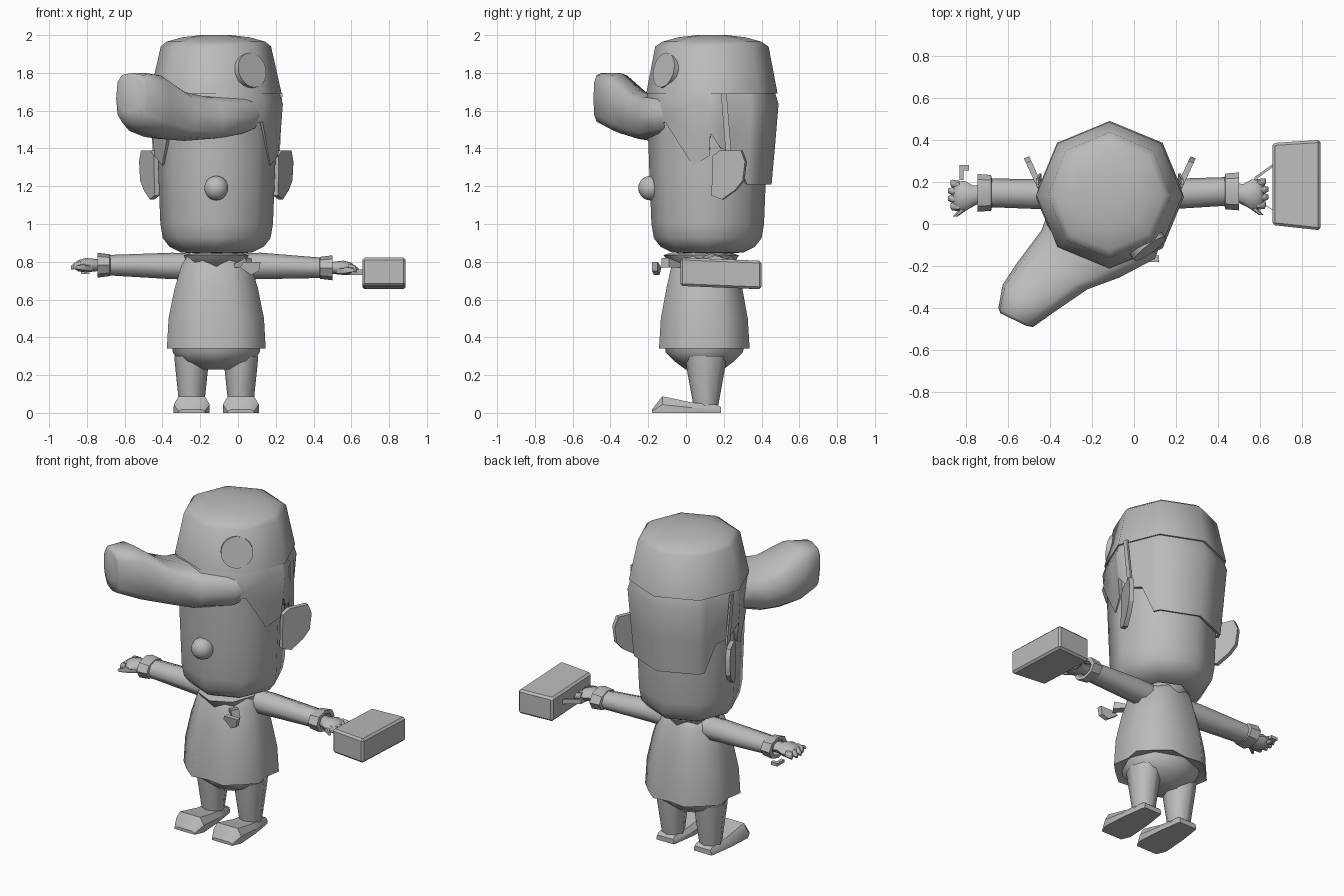
import bpy, bmesh, math
from mathutils import Vector, Matrix

if "Cube" in bpy.data.objects:
    bpy.data.objects.remove(bpy.data.objects["Cube"])

CX, CY = -0.115, 0.135
grey = bpy.data.materials.new("plain grey")
grey.diffuse_color = (0.5, 0.5, 0.5, 1)
grey.use_nodes = True
grey.node_tree.nodes["Principled BSDF"].inputs["Base Color"].default_value = grey.diffuse_color


def finish(name, bm, angle=60):
    bmesh.ops.recalc_face_normals(bm, faces=bm.faces[:])
    me = bpy.data.meshes.new(name)
    bm.to_mesh(me)
    bm.free()
    me.materials.append(grey)
    ob = bpy.data.objects.new(name, me)
    bpy.context.collection.objects.link(ob)
    bpy.ops.object.select_all(action='DESELECT')
    ob.select_set(True)
    bpy.context.view_layer.objects.active = ob
    bpy.ops.object.shade_smooth_by_angle(angle=math.radians(angle))
    return ob


def loft(name, rings, closed=True, caps=(True, True), angle=60):
    """Skin a list of equal-length point rings."""
    bm = bmesh.new()
    vs = [[bm.verts.new(p) for p in r] for r in rings]
    n = len(vs[0])
    for a, b in zip(vs, vs[1:]):
        for i in range(n if closed else n - 1):
            j = (i + 1) % n
            bm.faces.new((a[i], a[j], b[j], b[i]))
    if caps[0]:
        bm.faces.new(vs[0])
    if caps[1]:
        bm.faces.new(vs[-1])
    return finish(name, bm, angle)


def ring(c, u, v, n=8, power=1.0, turn=0.0):
    """Oval or squarish ring around c spanned by u and v."""
    c, u, v = Vector(c), Vector(u), Vector(v)
    pts = []
    for i in range(n):
        t = turn + 2 * math.pi * i / n
        co, si = math.cos(t), math.sin(t)
        f = lambda k: math.copysign(abs(k) ** power, k) if abs(k) > 1e-6 else 0
        pts.append(c + u * f(co) + v * f(si))
    return pts


def turned(name, cx, cy, profile, n=8, **kw):
    """Upright n-sided body from (radius_x, radius_y, z) rows."""
    return loft(name, [ring((cx, cy, z), (rx, 0, 0), (0, ry, 0), n)
                       for rx, ry, z in profile], **kw)


def along_x(name, rows, n=8, power=1.0, **kw):
    """Limb from (x, y, z, half_y, half_z) rows."""
    return loft(name, [ring((x, y, z), (0, a, 0), (0, 0, b), n, power)
                       for x, y, z, a, b in rows], **kw)


def plate(name, outline, depth):
    """Thick plate from an outline of points."""
    d = Vector(depth)
    return loft(name, [[Vector(p) for p in outline],
                       [Vector(p) + d for p in outline]], angle=30)


# Head and nose
turned("head", -0.113, 0.115, [
    (0.10, 0.10, 0.842), (0.19, 0.19, 0.85), (0.25, 0.25, 0.88), (0.285, 0.285, 0.925),
    (0.298, 0.298, 1.0), (0.308, 0.308, 1.25), (0.315, 0.315, 1.45), (0.315, 0.315, 1.70)])
bm = bmesh.new()
bmesh.ops.create_uvsphere(bm, u_segments=14, v_segments=10, radius=0.065,
                          matrix=Matrix.Translation((-0.115, -0.188, 1.19)))
finish("nose", bm)

# Cap with round badge
turned("cap", -0.117, 0.137, [
    (0.30, 0.30, 1.69), (0.348, 0.348, 1.69), (0.292, 0.30, 1.94), (0.262, 0.262, 1.965),
    (0.18, 0.18, 1.988), (0.08, 0.08, 2.0)])
a = math.radians(-53)
out = Vector((math.cos(a), math.sin(a), 0.22)).normalized()
side = Vector((-math.sin(a), math.cos(a), 0))
loft("cap_badge", [ring(Vector((-0.117 + 0.318 * math.cos(a), 0.137 + 0.318 * math.sin(a), 1.815))
                        + out * k, side * 0.092, out.cross(side) * 0.094, 20)
                   for k in (-0.03, 0.002)], angle=30)


# Hair shell with a jagged lower edge, mirrored about the face
def octagon(deg, r):
    t = math.radians(deg)
    f = (deg + 22.5 + 360) % 45 - 22.5
    k = abs(f)
    rr = r * math.cos(math.pi / 8) / math.cos(math.radians(22.5 - k))
    return Vector((CX + rr * math.cos(t), CY + rr * math.sin(t), 0))


def hair_radius(z):
    return 0.318 + 0.037 * min(1, (z - 1.21) / 0.41)


edge = [(-90, 1.50), (-45, 1.54), (-19, 1.31), (-2, 1.36), (-1, 1.48), (9, 1.40),
        (25, 1.38), (38, 1.21), (45, 1.21)]
loop = edge + [(90, 1.21)] + [(180 - d, z) for d, z in reversed(edge[1:])]
rows = []
for level in range(4):
    row = []
    for d, zb in loop:
        z = (zb, zb + (1.62 - zb) * 0.5, 1.635, 1.70)[level]
        r = hair_radius(z) if level < 3 else 0.335
        row.append(octagon(d, r) + Vector((0, 0, z)))
    rows.append(row)
inner = [octagon(d, 0.30) + Vector((0, 0, zb + 0.005)) for d, zb in loop]
loft("hair", [inner] + rows, caps=(False, True))

# Swept quiff: left point, right point, bottom and top of each section
quiff = [((-0.40, 0.08), (0.17, 0.03), 1.50, 1.68),
         ((-0.44, -0.03), (0.10, -0.165), 1.46, 1.685),
         ((-0.50, -0.11), (-0.07, -0.255), 1.44, 1.68),
         ((-0.56, -0.19), (-0.22, -0.31), 1.45, 1.71),
         ((-0.625, -0.29), (-0.36, -0.405), 1.48, 1.80),
         ((-0.645, -0.40), (-0.48, -0.49), 1.53, 1.80),
         ((-0.635, -0.425), (-0.51, -0.485), 1.60, 1.78)]
rings = []
for L, R, zb, zt in quiff:
    c = ((L[0] + R[0]) / 2, (L[1] + R[1]) / 2, (zb + zt) / 2)
    rings.append(ring(c, ((R[0] - L[0]) / 2, (R[1] - L[1]) / 2, 0),
                      (0, 0, (zt - zb) / 2), 12, 0.65))
loft("hair_quiff", rings)

# Ears, flared backwards, and the thin strands above them
ear = [(0.15, 1.36), (0.19, 1.39), (0.30, 1.39), (0.322, 1.33), (0.31, 1.23),
       (0.27, 1.18), (0.20, 1.13), (0.145, 1.15)]
for s, tag in ((1, "right"), (-1, "left")):
    px = lambda y: CX + s * (0.30 + (y - 0.14) * 0.46)
    plate("ear_" + tag, [(px(y), y, z) for y, z in ear], (s * 0.025, -0.01, 0))
    plate("hair_strand_" + tag,
          [(CX + s * 0.325, 0.21, 1.38), (CX + s * 0.325, 0.24, 1.38),
           (CX + s * 0.338, 0.215, 1.69), (CX + s * 0.338, 0.185, 1.69)], (s * 0.012, 0, 0))

# Neck and collar
turned("neck", CX, 0.11, [(0.11, 0.11, 0.74), (0.11, 0.11, 0.87)])
loft("collar", [ring((CX, 0.09, 0.765), (0.15, 0, 0), (0, 0.15, 0)),
                ring((CX, 0.08, 0.835), (0.17, 0, 0), (0, 0.20, 0)),
                ring((CX, 0.08, 0.845), (0.14, 0, 0), (0, 0.17, 0))])
plate("neck_knot", [(0.01, -0.13, 0.77), (0.03, -0.15, 0.80), (0.12, -0.15, 0.80),
                    (0.11, -0.15, 0.75), (0.07, -0.14, 0.73)], (0, -0.03, 0.0))
plate("neck_knot_link", [(-0.02, -0.06, 0.79), (0.04, -0.13, 0.82),
                         (0.05, -0.13, 0.77), (-0.02, -0.06, 0.77)], (0.03, 0.04, 0))

# Smock with a shallow pleat on each axis, open at the hem
rows = []
for rx, ry, z in [(0.235, 0.215, 0.35), (0.267, 0.245, 0.34), (0.258, 0.235, 0.50),
                  (0.225, 0.205, 0.66), (0.185, 0.175, 0.79), (0.14, 0.14, 0.85)]:
    row = []
    for i in range(16):
        t = math.pi * i / 8
        k = (0.92, 1.06, 1.0, 1.06)[i % 4]
        row.append((CX + rx * k * math.cos(t), 0.097 + ry * k * math.sin(t), z))
    rows.append(row)
loft("smock", rows)

# Shorts, legs and shoes
turned("shorts", CX, 0.097, [(0.235, 0.21, 0.37), (0.23, 0.205, 0.32), (0.20, 0.16, 0.275),
                             (0.09, 0.10, 0.23)])
shoe = [(-0.18, 0.07, 0.05, 0.018), (-0.125, 0.095, 0.07, 0.088), (0.03, 0.085, 0.06, 0.055),
        (0.17, 0.065, 0.055, 0.042), (0.185, 0.06, 0.055, 0.03)]
for s, tag in ((1, "right"), (-1, "left")):
    x = -0.115 + s * 0.13
    loft("leg_" + tag, [ring((x, y, z), (r, 0, 0), (0, r2, 0))
                        for y, r, r2, z in [(0.105, 0.092, 0.11, 0.30), (0.105, 0.088, 0.104, 0.25),
                                            (0.105, 0.066, 0.066, 0.04)]])
    loft("shoe_" + tag, [[(x + 0.001 * s - w, y, 0), (x - w, y, h * 0.5), (x - t, y, h),
                          (x + t, y, h), (x + w, y, h * 0.5), (x + w, y, 0)]
                         for y, w, t, h in shoe], angle=35)

# Arms, cuffs and hands: shoulder x, wrist x, direction, y and z at the wrist
for tag, x0, x1, s, yw, zw in (("right", -0.03, 0.50, 1, 0.155, 0.768),
                               ("left", -0.20, -0.745, -1, 0.148, 0.782)):
    ys = 0.14
    along_x("arm_" + tag, [(x0, ys, 0.775, 0.07, 0.07), (x0 + s * 0.15, ys, 0.778, 0.073, 0.07),
                           (x1 - s * 0.06, yw, zw, 0.068, 0.054)])
    along_x("cuff_" + tag, [(x1 - s * 0.07, yw, zw, 0.066, 0.05), (x1 - s * 0.065, yw, zw, 0.085, 0.058),
                            (x1, yw, zw, 0.09, 0.066), (x1, yw, zw, 0.06, 0.045),
                            (x1 - s * 0.03, yw, zw, 0.05, 0.035)], angle=40)
    yh = yw - 0.015
    along_x("palm_" + tag, [(x1 - s * 0.03, yw, zw, 0.04, 0.028), (x1 + s * 0.02, yh, zw, 0.05, 0.034),
                            (x1 + s * 0.06, yh, zw, 0.072, 0.038), (x1 + s * 0.10, yh, zw - 0.003, 0.068, 0.03),
                            (x1 + s * 0.115, yh, zw - 0.006, 0.05, 0.018)])
    for k in range(4):
        y = yh - 0.052 + 0.035 * k
        tip = 0.145 - 0.012 * abs(k - 1.5)
        along_x("finger_%s_%d" % (tag, k + 1),
                [(x1 + s * 0.085, y, zw, 0.02, 0.024), (x1 + s * 0.12, y * 1.03, zw - 0.004, 0.019, 0.02),
                 (x1 + s * tip, y * 1.05, zw - 0.014, 0.011, 0.012)], n=6)
    loft("thumb_" + tag, [ring((x1 + s * (0.03 + d), yh - 0.03 - d * 0.9, zw - 0.012), (0.02 * q, 0, 0),
                               (0, 0, 0.02 * q), 6) for d, q in ((0, 1.1), (0.04, 1), (0.075, 0.55))])

# Small hook beside the left hand
plate("hand_hook", [(-0.83, 0.21, 0.735), (-0.81, 0.21, 0.735), (-0.81, 0.255, 0.735),
                    (-0.785, 0.255, 0.735), (-0.785, 0.28, 0.735), (-0.83, 0.28, 0.735)], (0, 0, 0.018))

# Case and its handle
bm = bmesh.new()
bmesh.ops.create_cube(bm, size=1)
for v in bm.verts:
    px, py, pz = v.co
    outer, back, top = px > 0, py > 0, pz > 0
    y = (0.40 if outer else 0.385) if back else (-0.03 if outer else -0.005)
    z = (0.805 if back else 0.822) if top else (0.655 if back else 0.672)
    v.co = (0.888 if outer else 0.658, y, z)
bmesh.ops.bevel(bm, geom=bm.edges[:], offset=0.012, segments=1, affect='EDGES')
finish("case", bm, 30)
grip = [(0.67, 0.06), (0.61, 0.10), (0.575, 0.16), (0.58, 0.22), (0.67, 0.285)]
loft("case_handle", [ring((x, y, 0.745), (0.009, -0.004, 0), (0, 0, 0.02), 4, 1, math.pi / 4)
                     for x, y in grip], angle=30)
